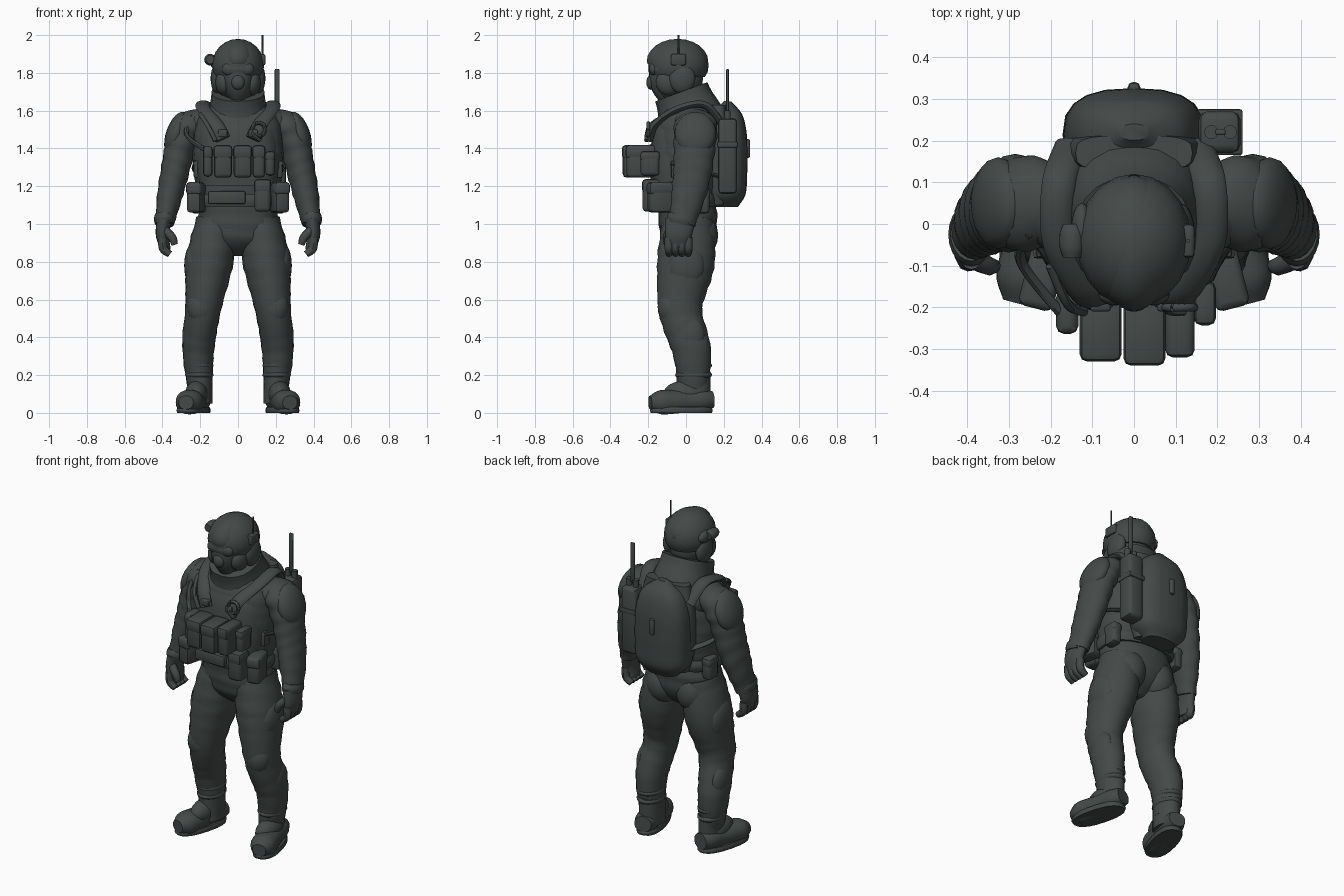
import bpy, bmesh, math
from mathutils import Matrix, Vector

default_cube = bpy.data.objects.get("Cube")
if default_cube:
    bpy.data.objects.remove(default_cube)

COLOUR = (.058, .068, .066, 1)
cloth = bpy.data.materials.new("dark_grey_green")
cloth.use_nodes = True
cloth.diffuse_color = COLOUR
cloth.node_tree.nodes["Principled BSDF"].inputs["Base Color"].default_value = COLOUR
SIDES = (("left", 1), ("right", -1))


def finish(name, bm, side, angle=45):
    """Mirror to the wanted side, then make a shaded object."""
    bm.transform(Matrix.Diagonal((side, 1, 1, 1)))
    bmesh.ops.recalc_face_normals(bm, faces=bm.faces)
    mesh = bpy.data.meshes.new(name)
    bm.to_mesh(mesh)
    bm.free()
    mesh.materials.append(cloth)
    part = bpy.data.objects.new(name, mesh)
    bpy.context.collection.objects.link(part)
    bpy.ops.object.select_all(action="DESELECT")
    part.select_set(True)
    bpy.context.view_layer.objects.active = part
    bpy.ops.object.shade_smooth_by_angle(angle=math.radians(angle))


def spline(points, amount):
    """Smooth position at amount (zero to one) along a list of vectors."""
    place = amount * (len(points) - 1)
    index = min(int(place), len(points) - 2)
    f = place - index
    before, start, end, after = [points[max(0, min(len(points) - 1, index + step))]
                                 for step in (-1, 0, 1, 2)]
    tangent_in, tangent_out = (end - before) / 2, (after - start) / 2
    bend = (end - start) * 3 - tangent_in * 2 - tangent_out
    twist = (start - end) * 2 + tangent_in + tangent_out
    return start + tangent_in * f + bend * f**2 + twist * f**3


def sweep(name, path, radii, depth=1, side=1, power=2, fold=0, turn=0, sides=20):
    """Skin a superellipse along a path; depth scales it front to back, fold adds creases."""
    path = [Vector(point) for point in path]
    steps = 6 * max(len(path), len(radii))
    centres = [spline(path, k / steps) for k in range(steps + 1)]
    bm = bmesh.new()
    rings = []
    for k, centre in enumerate(centres):
        along = (centres[min(k + 1, steps)] - centres[max(k - 1, 0)]).normalized()
        across = Vector((math.cos(turn), math.sin(turn), 0))
        if abs(along.dot(across)) > .9:
            across = Vector((0, 0, 1))
        across = (across - along * across.dot(along)).normalized()
        outward = along.cross(across) * depth
        radius = spline(radii, k / steps)
        ring = []
        for j in range(sides):
            angle = math.tau * j / sides
            c, s = math.cos(angle), math.sin(angle)
            crease = 1 + fold * math.sin(centre.z * 75 + 2 * math.sin(angle + centre.z * 9))
            x = math.copysign(abs(c) ** (2 / power), c)
            y = math.copysign(abs(s) ** (2 / power), s)
            ring.append(bm.verts.new(centre + (across * x + outward * y) * radius * crease))
        rings.append(ring)
    for low, high in zip(rings, rings[1:]):
        for j in range(sides):
            after = (j + 1) % sides
            bm.faces.new((low[j], low[after], high[after], high[j]))
    bm.faces.new(rings[0])
    bm.faces.new(rings[-1])
    finish(name, bm, side)


def box(name, centre, size, side=1, bevel=.012, turn=0):
    """Box with rounded edges, turned about its own upright axis."""
    bm = bmesh.new()
    bmesh.ops.create_cube(bm, size=1)
    bm.transform(Matrix.Diagonal((*size, 1)))
    bmesh.ops.bevel(bm, geom=bm.edges[:], offset=bevel, segments=2, affect="EDGES", profile=.5)
    bm.transform(Matrix.Translation(centre) @ Matrix.Rotation(turn, 4, "Z"))
    finish(name, bm, side)


def ball(name, centre, radii, side=1, lean=0, floor=-1):
    """Ellipsoid, leaned sideways; floor flattens its underside."""
    bm = bmesh.new()
    bmesh.ops.create_uvsphere(bm, u_segments=20, v_segments=12, radius=1)
    for vert in bm.verts:
        vert.co.z = max(vert.co.z, floor)
    bm.transform(Matrix.Translation(centre) @ Matrix.Rotation(lean, 4, "Y")
                 @ Matrix.Diagonal((*radii, 1)))
    finish(name, bm, side)


def pouch(name, centre, size, side=1, turn=0):
    """Pouch body with a slightly wider flap over its upper part."""
    centre, size = Vector(centre), Vector(size)
    box(name, centre, size, side, .02, turn)
    lift = Vector((0, 0, size.z * .3))
    flap = Vector((size.x, size.y, size.z * .4)) * 1.06
    box(name + "_flap", centre + lift, flap, side, .018, turn)


# Torso, shoulders, pelvis, vest, belt and collar
sweep("torso", [(0, 0, 1), (0, .01, 1.65)], [.2, .21, .23, .24, .22, .13], .72, power=2.5, fold=.008)
ball("yoke", (0, .035, 1.52), (.3, .14, .13))
sweep("pelvis", [(0, .01, .83), (0, .01, 1.1)], [.06, .18, .21, .2], .74, power=2.3, fold=.012)
sweep("vest", [(0, -.01, 1.2), (0, 0, 1.58)], [.21, .22, .21, .16], .83, power=3)
sweep("belt", [(0, 0, 1.09), (0, 0, 1.16)], [.22, .23, .22], .74, power=2.6)
box("belt_buckle", (-.06, -.17, 1.14), (.2, .04, .07))
sweep("collar", [(0, .03, 1.55), (0, -.025, 1.7)], [.17, .16, .145, .14], 1.05, power=2.3)

# Head, mask and helmet
ball("head", (0, -.05, 1.77), (.11, .14, .13))
ball("helmet", (0, -.04, 1.84), (.138, .16, .14), floor=-.45)
ball("helmet_crest", (0, -.045, 1.86), (.1, .163, .12), floor=-.1)
ball("visor", (0, -.13, 1.82), (.1, .07, .055))
sweep("mask", [(0, -.12, 1.84), (0, -.13, 1.75), (0, -.11, 1.66)], [.085, .08, .065, .04], .85)
ball("mask_filter", (0, -.185, 1.75), (.035, .025, .04))
for label, s in SIDES:
    ball(label + "_lens", (.045, -.17, 1.82), (.04, .025, .035), s)
    ball(label + "_cheek", (.075, -.09, 1.75), (.045, .07, .07), s)
    ball(label + "_ear_cup", (.11, -.02, 1.77), (.035, .07, .08), s)
box("helmet_radio", (.13, -.04, 1.87), (.03, .08, .06), bevel=.01)
sweep("helmet_antenna", [(.13, -.04, 1.88), (.13, -.04, 2)], [.005, .005], sides=6)
ball("lamp_mount", (-.125, -.01, 1.86), (.025, .06, .035))
sweep("helmet_lamp", [(-.148, -.08, 1.87), (-.148, 0, 1.87)], [.022, .03, .03, .022])

for label, s in SIDES:
    # Arm with shoulder pad and glove cuff
    sweep(label + "_sleeve", [(.18, .05, 1.56), (.28, .05, 1.48), (.34, .03, 1.25), (.39, -.02, 1)],
          [.06, .085, .08, .07, .05], 1.35, s, fold=.035)
    ball(label + "_shoulder_pad", (.325, .05, 1.48), (.055, .11, .12), s, -.35)
    sweep(label + "_glove_cuff", [(.39, -.03, 1), (.39, -.02, 1.05)], [.05, .055, .05], 1.4, s)

    # Hand with curled fingers
    sweep(label + "_palm", [(.38, -.04, .86), (.4, -.04, .94), (.39, -.03, 1.02)],
          [.025, .035, .04], 2, s)
    for finger in range(4):
        y = -.09 + finger * .034
        sweep(f"{label}_finger_{finger}", [(.4, y, .93), (.395, y, .87), (.36, y, .84)],
              [.023, .023, .018], 1, s, sides=8)
    sweep(label + "_thumb", [(.39, -.08, .97), (.35, -.1, .93), (.335, -.1, .89)],
          [.025, .023, .017], 1, s, sides=8)

    # Leg with seat, pads, soft pockets and gathered cuffs
    sweep(label + "_trouser_leg",
          [(.11, .01, 1.02), (.15, 0, .8), (.185, -.03, .55), (.21, .03, .33), (.2, .04, .12)],
          [.11, .125, .095, .084, .064], 1.22, s, fold=.022)
    ball(label + "_seat", (.1, .07, .94), (.1, .1, .12), s)
    ball(label + "_knee_pad", (.195, -.08, .56), (.075, .07, .1), s)
    ball(label + "_shin_pad", (.2, -.07, .47), (.065, .05, .06), s)
    ball(label + "_thigh_pocket", (.235, 0, .78), (.05, .1, .12), s)
    ball(label + "_calf_pocket", (.25, .02, .41), (.045, .08, .1), s)
    for z in (.2, .25):
        sweep(f"{label}_trouser_cuff_{z}", [(.205, .04, z - .02), (.205, .04, z + .02)],
              [.06, .075, .065], 1.3, s)

    # Boot turned outward on a flat sole
    sweep(label + "_boot", [(.195, .14, .07), (.235, -.03, .06), (.275, -.19, .055)],
          [.05, .065, .065, .07, .07, .04], .9, s, power=2.2)
    ball(label + "_instep", (.22, -.01, .1), (.06, .11, .07), s)
    sweep(label + "_boot_shaft", [(.2, .04, .05), (.2, .04, .22)], [.064, .064], 1.4, s)
    sweep(label + "_sole", [(.235, -.025, 0), (.235, -.025, .03)], [.074, .076, .072], 2.25, s,
          power=2.4, turn=.26)

    # Hip pouch, vest clip and chest buckle
    pouch(label + "_hip_pouch", (.22, .08, 1.12), (.06, .09, .13), s)
    box(label + "_vest_clip", (.22, -.05, 1.29), (.03, .06, .09), s, .008)
    box(label + "_strap_buckle", (.08, -.19, 1.48), (.05, .04, .04), s, .008)

    # Pack straps over the shoulder and round the side
    sweep(label + "_pack_strap",
          [(.15, .19, 1.53), (.18, .1, 1.63), (.18, -.04, 1.61), (.12, -.16, 1.53), (.08, -.19, 1.45)],
          [.04, .04], .5, s, sides=10)
    sweep(label + "_side_strap", [(.15, .18, 1.25), (.22, .08, 1.28), (.22, -.08, 1.32)],
          [.02, .02], .5, s, sides=10)

# Chest pouches in a row, then belt pouches
MAGAZINE = Vector((.095, .15, .17))
for label, x, y in (("right", -.08, -.25), ("middle", .025, -.26), ("left", .11, -.24)):
    width = Vector((.7, 1, 1)) if label == "left" else Vector((1, 1, 1))
    pouch(label + "_magazine_pouch", (x, y, 1.33), MAGAZINE * width)
pouch("right_chest_pouch", (-.16, -.21, 1.33), (.05, .1, .16))
pouch("left_chest_pouch", (.17, -.19, 1.32), (.05, .1, .13))
pouch("front_belt_pouch", (.13, -.18, 1.15), (.085, .1, .17))
for label, s in SIDES:
    pouch(label + "_belt_pouch", (.22, -.13, 1.14), (.08, .14, .16), s, .25)

# Hoses and clip ring on the chest
sweep("drinking_hose", [(-.25, -.02, 1.57), (-.27, -.09, 1.47), (-.17, -.22, 1.39)], [.013, .013], sides=8)
sweep("radio_cable", [(.17, -.12, 1.56), (.08, -.2, 1.49), (.12, -.21, 1.44)], [.01, .01], sides=8)
sweep("chest_cable", [(-.2, -.1, 1.58), (-.16, -.19, 1.52), (-.12, -.21, 1.44)], [.012, .012], sides=8)
turns = [math.tau * k / 8 for k in range(9)]
sweep("clip_ring", [(.11 + .035 * math.cos(a), -.2, 1.5 + .035 * math.sin(a)) for a in turns],
      [.01, .01], sides=8)

# Backpack with frame, tab and side radio
sweep("backpack", [(0, .21, 1.09), (0, .22, 1.65)], [.1, .16, .17, .17, .16, .12, .03], .65, power=2.6)
sweep("backpack_frame", [(0, .17, 1.1), (0, .17, 1.63)], [.13, .17, .17, .14], .3, power=3.5)
box("backpack_tab", (0, .32, 1.4), (.03, .04, .1))
box("side_radio", (.205, .22, 1.36), (.1, .1, .4), bevel=.02)
box("side_radio_strap", (.205, .22, 1.42), (.11, .11, .03), bevel=.006)
for label, x in (("inner", .185), ("outer", .23)):
    sweep(label + "_radio_knob", [(x, .22, 1.54), (x, .22, 1.6)], [.017, .017], sides=10)
box("radio_antenna", (.207, .22, 1.7), (.025, .014, .24), bevel=.004)
